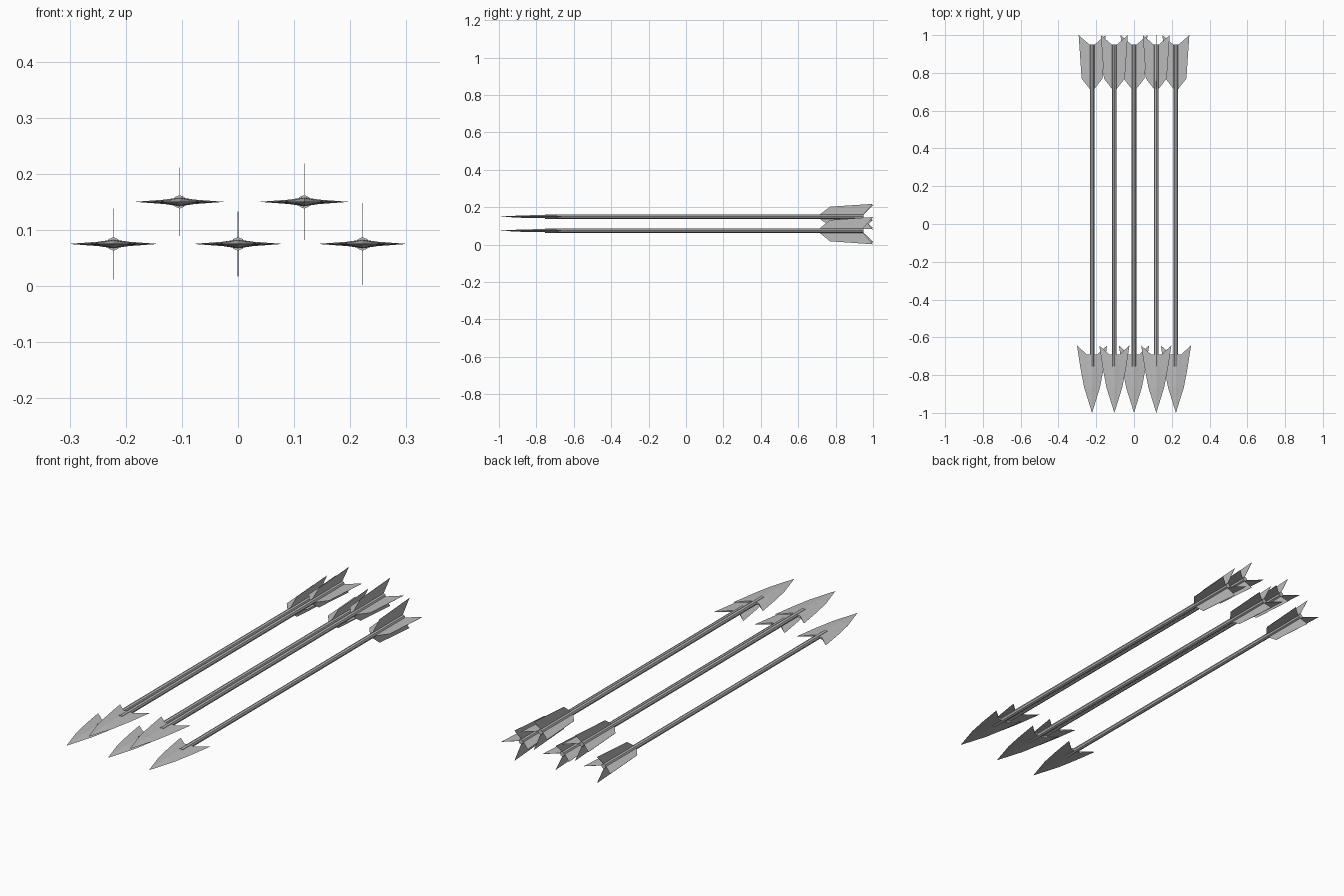
import bpy
import math

cube = bpy.data.objects.get("Cube")
if cube:
    bpy.data.objects.remove(cube, do_unlink=True)

# One plain grey for everything
GREY = (0.5, 0.5, 0.5, 1)
grey = bpy.data.materials.new("plain_grey")
grey.use_nodes = True
grey.diffuse_color = GREY
grey.node_tree.nodes["Principled BSDF"].inputs["Base Color"].default_value = GREY


def add_object(name, verts, faces, location):
    mesh = bpy.data.meshes.new(name)
    mesh.from_pydata(verts, [], faces)
    mesh.materials.append(grey)
    obj = bpy.data.objects.new(name, mesh)
    obj.location = location
    bpy.context.collection.objects.link(obj)
    return obj


def mirror(obj, x, z):
    mod = obj.modifiers.new("mirror", "MIRROR")
    mod.use_axis = (x, False, z)
    mod.use_clip = True
    mod.merge_threshold = 0.0002


# Faceted shaft along y
def add_shaft(name, location, radius=0.012, front=-0.755, back=0.95):
    bpy.ops.mesh.primitive_cylinder_add(
        vertices=8, radius=radius, depth=back - front,
        location=(location[0], (front + back) / 2, location[2]),
        rotation=(math.pi / 2, 0, 0))
    obj = bpy.context.object
    obj.name = name
    obj.data.materials.append(grey)


# Barbed head: one quarter, mirrored sideways and downwards
def add_head(name, location):
    verts = [(0, -1, 0)]
    # y, ridge height, shoulder x, shoulder height, edge x, edge y
    stations = [(-0.865, 0.007, 0.018, 0.003, 0.042, -0.865),
                (-0.76, 0.008, 0.026, 0.004, 0.062, -0.76),
                (-0.692, 0.008, 0.026, 0.004, 0.08, -0.643)]
    for y, ridge, sx, sz, ex, ey in stations:
        verts += [(0, y, ridge), (sx, y, sz), (ex, ey, 0)]
    faces = [(0, 2, 1), (0, 3, 2)]
    for a in (1, 4):
        faces += [(a, a + 1, a + 4, a + 3), (a + 1, a + 2, a + 5, a + 4)]
    # Rear wall and inner side of the barb
    verts += [(0.026, -0.692, 0), (0, -0.692, 0)]
    faces += [(7, 8, 10, 11), (8, 9, 10)]
    mirror(add_object(name, verts, faces, location), True, True)


# Flat swept vane pair, lying or upright
def add_vanes(name, location, span, upright):
    outline = [(0, 0.71), (0.17, 0.715), (0.78, 0.77),
               (1, 1), (0.2, 0.95), (0, 0.95)]
    verts = [(r * span, y, 0) for r, y in outline]
    obj = add_object(name, verts, [range(len(verts))], location)
    mirror(obj, True, False)
    thick = obj.modifiers.new("thickness", "SOLIDIFY")
    thick.thickness = 0.001
    thick.offset = 0
    if upright:
        obj.rotation_euler.y = math.pi / 2


# Bundle: x, z and upright vane span of each arrow
arrows = [(-0.222, 0.075, 0.063), (-0.104, 0.15, 0.061), (0, 0.075, 0.058),
          (0.118, 0.15, 0.068), (0.222, 0.075, 0.073)]
for i, (x, z, span) in enumerate(arrows, 1):
    place = (x, 0, z)
    add_shaft(f"arrow_{i}_shaft", place)
    add_head(f"arrow_{i}_head", place)
    add_vanes(f"arrow_{i}_side_vanes", place, 0.071, False)
    add_vanes(f"arrow_{i}_upright_vanes", place, span, True)
